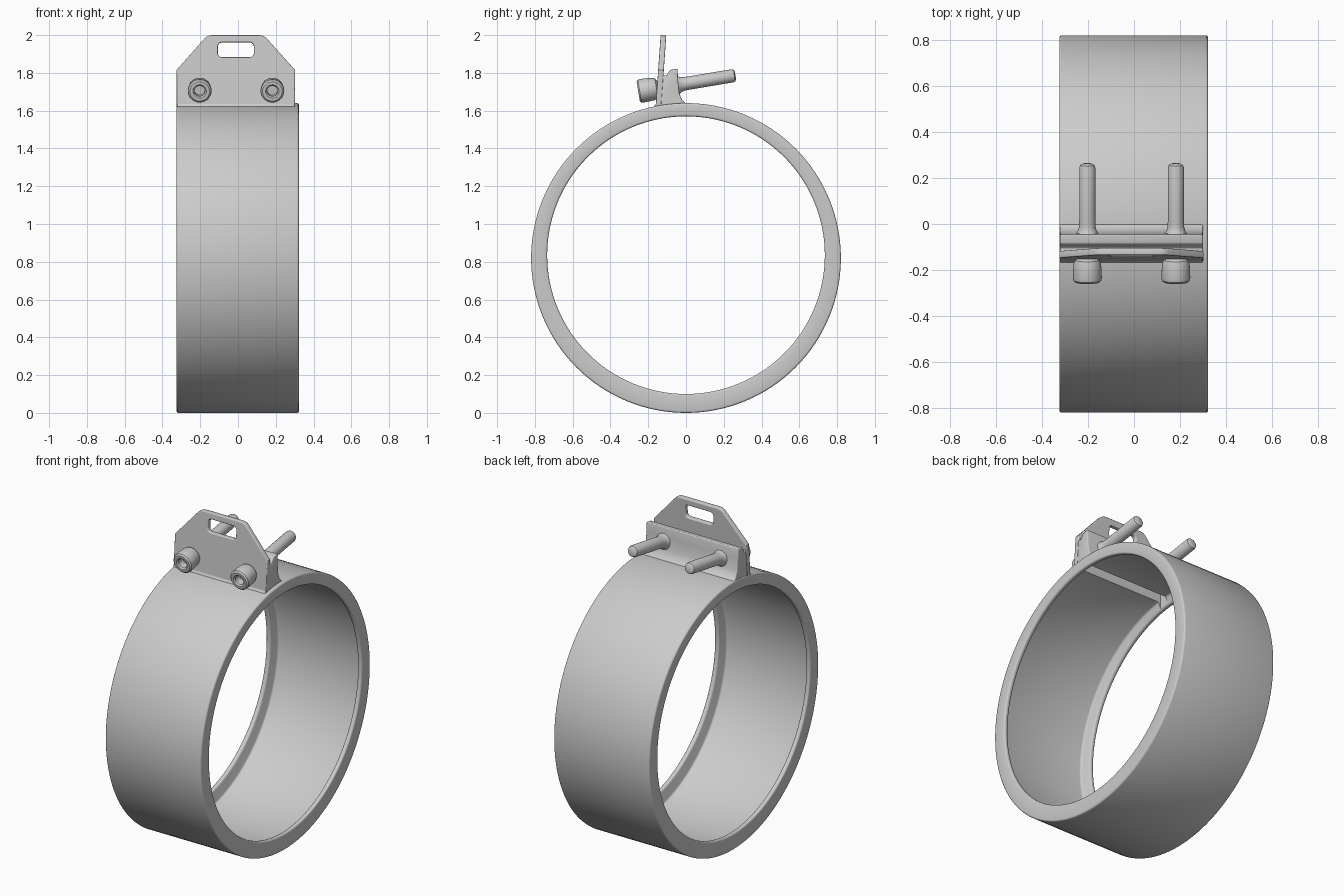
import bpy, bmesh
from math import sin, cos, pi, radians
from mathutils import Vector

if "Cube" in bpy.data.objects:
    bpy.data.objects.remove(bpy.data.objects["Cube"])


def make(name, bm):
    bmesh.ops.recalc_face_normals(bm, faces=bm.faces)
    me = bpy.data.meshes.new(name)
    bm.to_mesh(me)
    bm.free()
    ob = bpy.data.objects.new(name, me)
    bpy.context.collection.objects.link(ob)
    return ob


def select(ob):
    bpy.ops.object.select_all(action='DESELECT')
    ob.select_set(True)
    bpy.context.view_layer.objects.active = ob


def finish(ob, bevel=0.0, cutter=None):
    select(ob)
    if bevel:
        m = ob.modifiers.new("bevel", 'BEVEL')
        m.width, m.segments, m.limit_method = bevel, 3, 'ANGLE'
        m.angle_limit = radians(40)
        bpy.ops.object.modifier_apply(modifier=m.name)
    if cutter:
        m = ob.modifiers.new("cut", 'BOOLEAN')
        m.object, m.solver = cutter, 'EXACT'
        bpy.ops.object.modifier_apply(modifier=m.name)
    bpy.ops.object.shade_smooth_by_angle(angle=radians(35))


def loft(bm, loops, closed=False):
    rings = [[bm.verts.new(p) for p in lp] for lp in loops]
    pairs = list(zip(rings, rings[1:])) + ([(rings[-1], rings[0])] if closed else [])
    for a, b in pairs:
        n = len(a)
        for i in range(n):
            j = (i + 1) % n
            bm.faces.new((a[i], a[j], b[j], b[i]))
    return rings


# Slot between the two flanges, opening into the bore
bm = bmesh.new()
bmesh.ops.create_cube(bm, size=1)
for v in bm.verts:
    v.co = Vector((v.co.x * 0.57 - 0.01, v.co.y * 0.06 - 0.095, v.co.z * 0.26 + 1.63))
slot = make("slot_cutter", bm)
slot.hide_render = True

# Thin band with a soft inward lip at each end
def circle(x, r, zc, n=128):
    return [(x, r * cos(2 * pi * i / n), zc + r * sin(2 * pi * i / n)) for i in range(n)]

bm = bmesh.new()
loft(bm, [circle(-0.325, 0.82, 0.82), circle(0.322, 0.82, 0.82),
          circle(0.322, 0.735, 0.835), circle(0.295, 0.735, 0.835),
          circle(0.282, 0.798, 0.82), circle(-0.285, 0.798, 0.82),
          circle(-0.298, 0.735, 0.835), circle(-0.325, 0.735, 0.835)], closed=True)
band = make("clamp_band", bm)
finish(band, 0.01, slot)

# Flange block: notched profile with flared foot, extruded across the band
profile = [(-0.175, 1.612), (-0.16, 1.635), (-0.148, 1.66), (-0.138, 1.79), (-0.105, 1.785),
           (-0.085, 1.815), (-0.045, 1.822), (-0.042, 1.76), (-0.035, 1.69),
           (-0.02, 1.655), (0.0, 1.638), (0.0, 1.62)]
bm = bmesh.new()
ends = loft(bm, [[(x, y, z) for y, z in profile] for x in (-0.322, 0.3)])
for e in ends:
    bm.faces.new(e)
flange = make("flange_block", bm)
finish(flange, 0.006, slot)
bpy.data.objects.remove(slot)

# Front plate with rounded handle slot, leaning slightly back
def spline(cu, pts):
    s = cu.splines.new('POLY')
    s.points.add(len(pts) - 1)
    for p, (x, z) in zip(s.points, pts):
        p.co = (x, z - 1.62, 0, 1)
    s.use_cyclic_u = True


def rounded(x0, x1, z0, z1, r, n=6):
    corners = [(x1 - r, z1 - r, 0), (x0 + r, z1 - r, 1), (x0 + r, z0 + r, 2), (x1 - r, z0 + r, 3)]
    return [(x + r * cos(pi / 2 * (q + i / n)), z + r * sin(pi / 2 * (q + i / n)))
            for x, z, q in corners for i in range(n + 1)]

cu = bpy.data.curves.new("front_plate", 'CURVE')
cu.dimensions, cu.fill_mode = '2D', 'BOTH'
cu.extrude, cu.bevel_depth, cu.bevel_resolution, cu.offset = 0.01, 0.005, 2, -0.005
spline(cu, [(-0.325, 1.625), (-0.325, 1.815), (-0.175, 1.985), (-0.16, 1.996), (-0.14, 2.0),
            (0.115, 2.0), (0.135, 1.996), (0.15, 1.985), (0.302, 1.815), (0.302, 1.625)])
spline(cu, rounded(-0.107, 0.084, 1.883, 1.962, 0.022))
plate = bpy.data.objects.new("front_plate", cu)
bpy.context.collection.objects.link(plate)
plate.location = (0, -0.146, 1.62)
plate.rotation_euler.x = radians(86)
select(plate)
bpy.ops.object.convert(target='MESH')
finish(bpy.context.object)

# Bolts: one lathed profile (socket, head, shank, tip) on a tilted axis
def bolt(name, x, n=32):
    start, end = Vector((x, -0.253, 1.702)), Vector((x, 0.262, 1.787))
    prof = [(0.028, 0.05), (0.028, 0.008), (0.036, 0), (0.052, 0), (0.061, 0.008),
            (0.063, 0.02), (0.06, 0.08), (0.054, 0.098), (0.034, 0.11), (0.034, 0.205),
            (0.05, 0.212), (0.04, 0.228), (0.036, 0.245), (0.035, 0.27),
            (0.035, 0.505), (0.031, 0.516), (0.02, 0.522)]
    bm = bmesh.new()
    rings = loft(bm, [[(r * cos(2 * pi * i / n), r * sin(2 * pi * i / n), d)
                       for i in range(n)] for r, d in prof])
    bm.faces.new(rings[0])
    bm.faces.new(rings[-1])
    ob = make(name, bm)
    ob.location = start
    ob.rotation_euler = (end - start).to_track_quat('Z', 'Y').to_euler()
    finish(ob)

bolt("bolt_left", -0.203)
bolt("bolt_right", 0.182)
